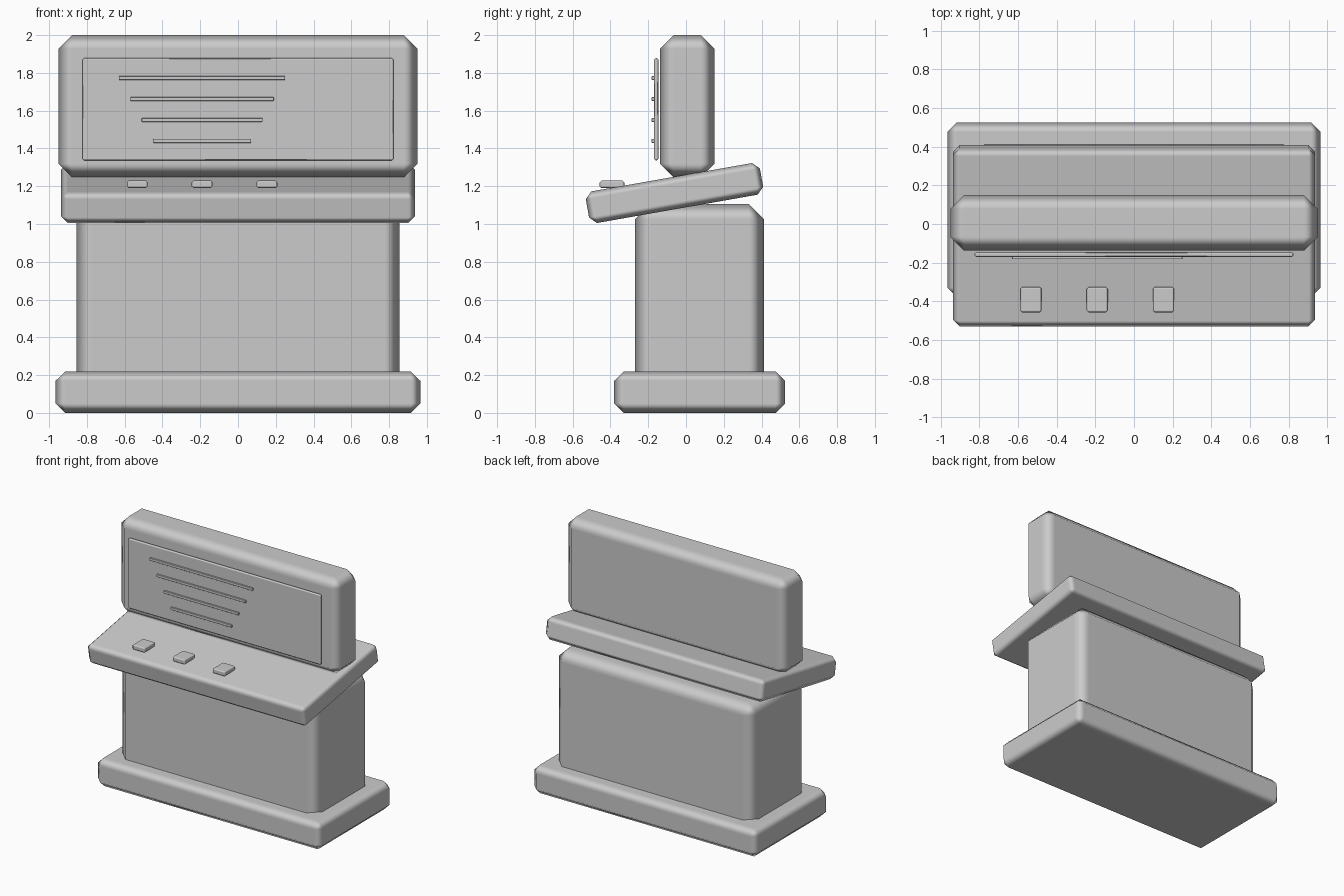
import bpy
import math

if "Cube" in bpy.data.objects:
    bpy.data.objects.remove(bpy.data.objects["Cube"])

grey = bpy.data.materials.new("plain_grey")
grey.diffuse_color = (0.6, 0.6, 0.6, 1)
grey.use_nodes = True
grey.node_tree.nodes["Principled BSDF"].inputs["Base Color"].default_value = grey.diffuse_color


def block(name, x, y, z, bevel, tilt=0):
    """Chamfered box from (min, max) ranges, optionally tilted about x."""
    bpy.ops.mesh.primitive_cube_add(size=1)
    ob = bpy.context.object
    ob.name = name
    size = [r[1] - r[0] for r in (x, y, z)]
    for v in ob.data.vertices:
        v.co = [c * s for c, s in zip(v.co, size)]
    ob.location = [(r[0] + r[1]) / 2 for r in (x, y, z)]
    ob.rotation_euler.x = math.radians(tilt)
    ob.data.materials.append(grey)
    bpy.ops.object.shade_smooth()
    mod = ob.modifiers.new("chamfer", 'BEVEL')
    mod.width = bevel
    mod.segments = 1
    mod.limit_method = 'NONE'
    mod.harden_normals = True
    return ob


# Plinth and pedestal body
block("base", (-0.965, 0.965), (-0.38, 0.525), (0, 0.22), 0.05)
block("body", (-0.855, 0.855), (-0.27, 0.413), (0.1, 1.106), 0.082)

# Sloping control desk
cy, cz = -0.061, 1.164
block("desk", (-0.937, 0.937), (cy - 0.468, cy + 0.468),
      (cz - 0.085, cz + 0.085), 0.036, tilt=10)

# Upright display housing and thin screen plate
block("display_housing", (-0.95, 0.95), (-0.138, 0.15), (1.247, 2.0), 0.072)
block("screen", (-0.824, 0.824), (-0.17, -0.146), (1.337, 1.878), 0.008)

# Raised lines on the screen, each shorter than the one above
for i in range(4):
    half = 0.44 - 0.06 * i
    z = 1.773 - 0.111 * i
    block(f"screen_line_{i + 1}", (-0.19 - half, -0.19 + half),
          (-0.182, -0.165), (z - 0.01, z + 0.01), 0.002)

# Push buttons
for i in range(3):
    x = -0.533 + 0.343 * i
    block(f"button_{i + 1}", (x - 0.055, x + 0.055),
          (-0.457, -0.326), (1.19, 1.23), 0.01)
